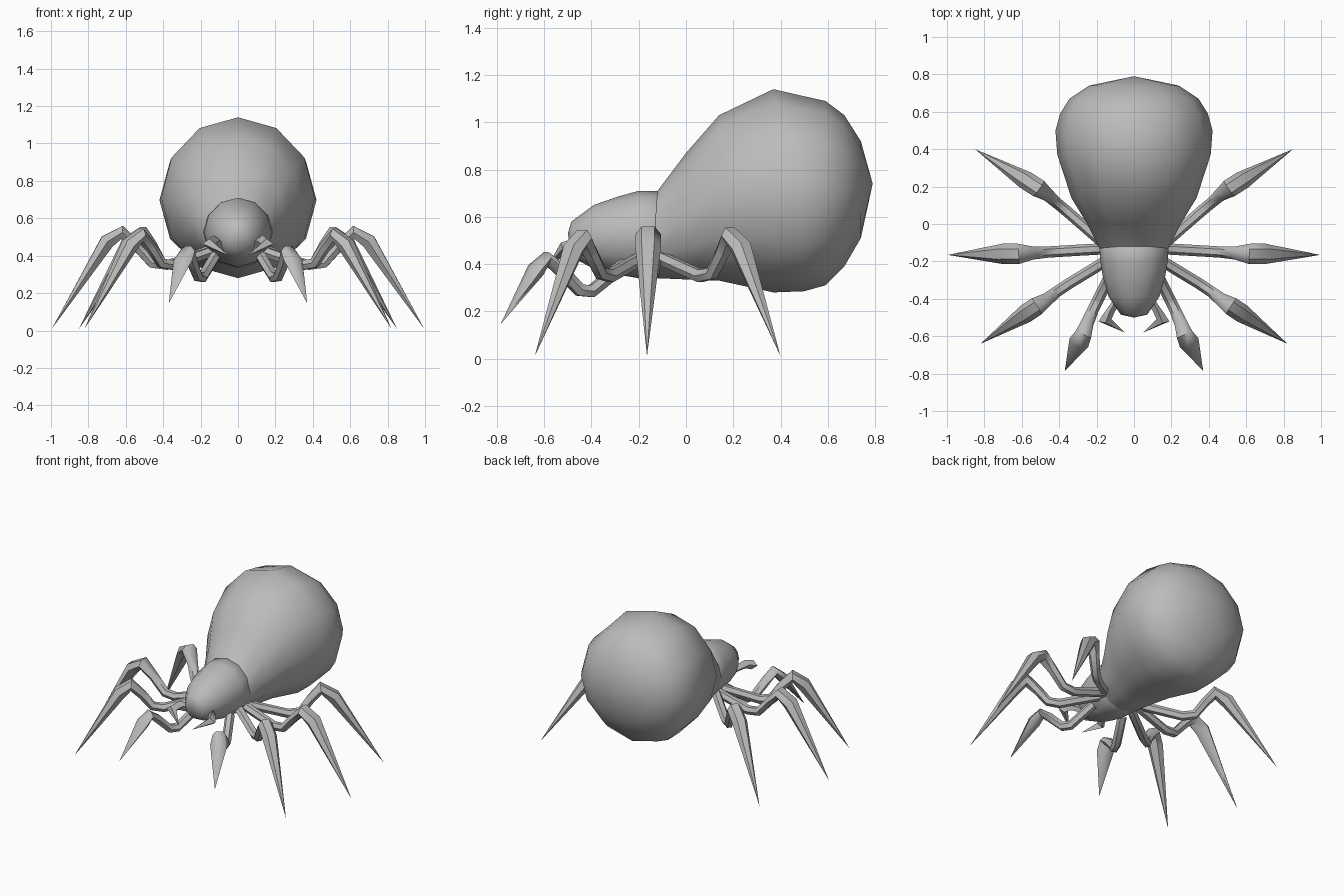
import bpy, bmesh, math
from mathutils import Vector

if "Cube" in bpy.data.objects:
    bpy.data.objects.remove(bpy.data.objects["Cube"])

grey = bpy.data.materials.new("plain grey")
grey.diffuse_color = (0.5, 0.5, 0.5, 1)
grey.use_nodes = True
grey.node_tree.nodes["Principled BSDF"].inputs["Base Color"].default_value = grey.diffuse_color


def loft(name, rings, angle):
    """Skin a list of vertex rings; rings of one point close to a tip."""
    bm = bmesh.new()
    loops = [[bm.verts.new(p) for p in r] for r in rings]
    for a, b in zip(loops, loops[1:]):
        n = max(len(a), len(b))
        for i in range(n):
            j = (i + 1) % n
            if len(a) == 1:
                bm.faces.new((a[0], b[j], b[i]))
            elif len(b) == 1:
                bm.faces.new((a[i], a[j], b[0]))
            else:
                bm.faces.new((a[i], a[j], b[j], b[i]))
    for end in (loops[0], loops[-1]):
        if len(end) > 2:
            bm.faces.new(end)
    bmesh.ops.recalc_face_normals(bm, faces=bm.faces)
    mesh = bpy.data.meshes.new(name)
    bm.to_mesh(mesh)
    bm.free()
    mesh.materials.append(grey)
    obj = bpy.data.objects.new(name, mesh)
    bpy.context.collection.objects.link(obj)
    bpy.ops.object.select_all(action='DESELECT')
    obj.select_set(True)
    bpy.context.view_layer.objects.active = obj
    bpy.ops.object.shade_smooth_by_angle(angle=math.radians(angle))
    return obj


def body_rings(sections, sides=12):
    """Upright elliptical rings from (y, top z, bottom z, half width)."""
    rings = []
    for y, top, bottom, w in sections:
        mid, h = (top + bottom) / 2, (top - bottom) / 2
        if w == 0:
            rings.append([(0, y, mid)])
        else:
            rings.append([(w * math.cos(t), y, mid + h * math.sin(t))
                          for t in (2 * math.pi * i / sides for i in range(sides))])
    return rings


def limb(name, path, sides=6):
    """Bent tapering tube along (x, y, z, half width, half depth), on both sides."""
    pts = [Vector(p[:3]) for p in path]
    flat = pts[-1] - pts[0]
    side = Vector((-flat.y, flat.x, 0)).normalized()
    for sign, label in ((1, "right"), (-1, "left")):
        rings = []
        for i, p in enumerate(path):
            a, b = pts[max(i - 1, 0)], pts[min(i + 1, len(pts) - 1)]
            along = ((pts[i] - a).normalized() + (b - pts[i]).normalized()).normalized()
            up = along.cross(side).normalized()
            if p[3] == 0:
                ring = [pts[i]]
            else:
                ring = [pts[i] + side * p[3] * math.cos(t) + up * p[4] * math.sin(t)
                        for t in (2 * math.pi * k / sides for k in range(sides))]
            rings.append([(sign * v.x, v.y, v.z) for v in ring])
        loft(f"{label}_{name}", rings, 50)


# Abdomen
loft("abdomen", body_rings([
    (-0.20, 0.66, 0.36, 0.15), (-0.12, 0.71, 0.34, 0.19), (0.0, 0.87, 0.335, 0.25),
    (0.14, 1.03, 0.33, 0.335), (0.37, 1.14, 0.28, 0.41), (0.50, 1.11, 0.285, 0.42),
    (0.59, 1.09, 0.31, 0.395), (0.67, 1.03, 0.39, 0.345), (0.74, 0.92, 0.51, 0.24),
    (0.79, 0.74, 0.74, 0)]), 60)

# Head
loft("head", body_rings([
    (-0.50, 0.53, 0.53, 0), (-0.485, 0.58, 0.43, 0.07), (-0.39, 0.65, 0.38, 0.135),
    (-0.29, 0.685, 0.355, 0.165), (-0.20, 0.71, 0.34, 0.18), (-0.12, 0.71, 0.34, 0.185),
    (-0.06, 0.66, 0.36, 0.15)]), 60)

# Walking legs: root, low bend, knee, pointed foot
limb("back_leg", [
    (0.12, -0.14, 0.44, .03, .03), (0.35, 0.06, 0.35, .03, .03), (0.41, 0.11, 0.36, .03, .03),
    (0.46, 0.155, 0.45, .035, .03), (0.51, 0.19, 0.52, .05, .04),
    (0.58, 0.235, 0.465, .05, .045), (0.85, 0.40, 0.01, 0, 0)])
limb("middle_leg", [
    (0.12, -0.13, 0.43, .03, .03), (0.38, -0.145, 0.35, .03, .03), (0.46, -0.15, 0.36, .03, .03),
    (0.54, -0.155, 0.45, .035, .03), (0.62, -0.16, 0.525, .055, .04),
    (0.70, -0.16, 0.475, .055, .045), (0.995, -0.165, 0.01, 0, 0)])
limb("front_leg", [
    (0.12, -0.18, 0.43, .03, .03), (0.35, -0.32, 0.35, .03, .03), (0.41, -0.36, 0.36, .03, .03),
    (0.46, -0.40, 0.44, .035, .03), (0.52, -0.44, 0.51, .05, .04),
    (0.58, -0.48, 0.455, .05, .045), (0.82, -0.64, 0.01, 0, 0)])

# Short feelers beside the head
limb("feeler", [
    (0.12, -0.26, 0.40, .03, .03), (0.19, -0.40, 0.285, .03, .03), (0.215, -0.45, 0.29, .03, .03),
    (0.25, -0.53, 0.375, .035, .03), (0.27, -0.59, 0.425, .045, .03),
    (0.295, -0.635, 0.375, .055, .035), (0.37, -0.785, 0.145, 0, 0)])

# Fangs
limb("fang", [
    (0.08, -0.40, 0.45, .03, .03), (0.13, -0.47, 0.48, .03, .03),
    (0.155, -0.515, 0.465, .035, .03), (0.05, -0.58, 0.40, 0, 0)], 4)
